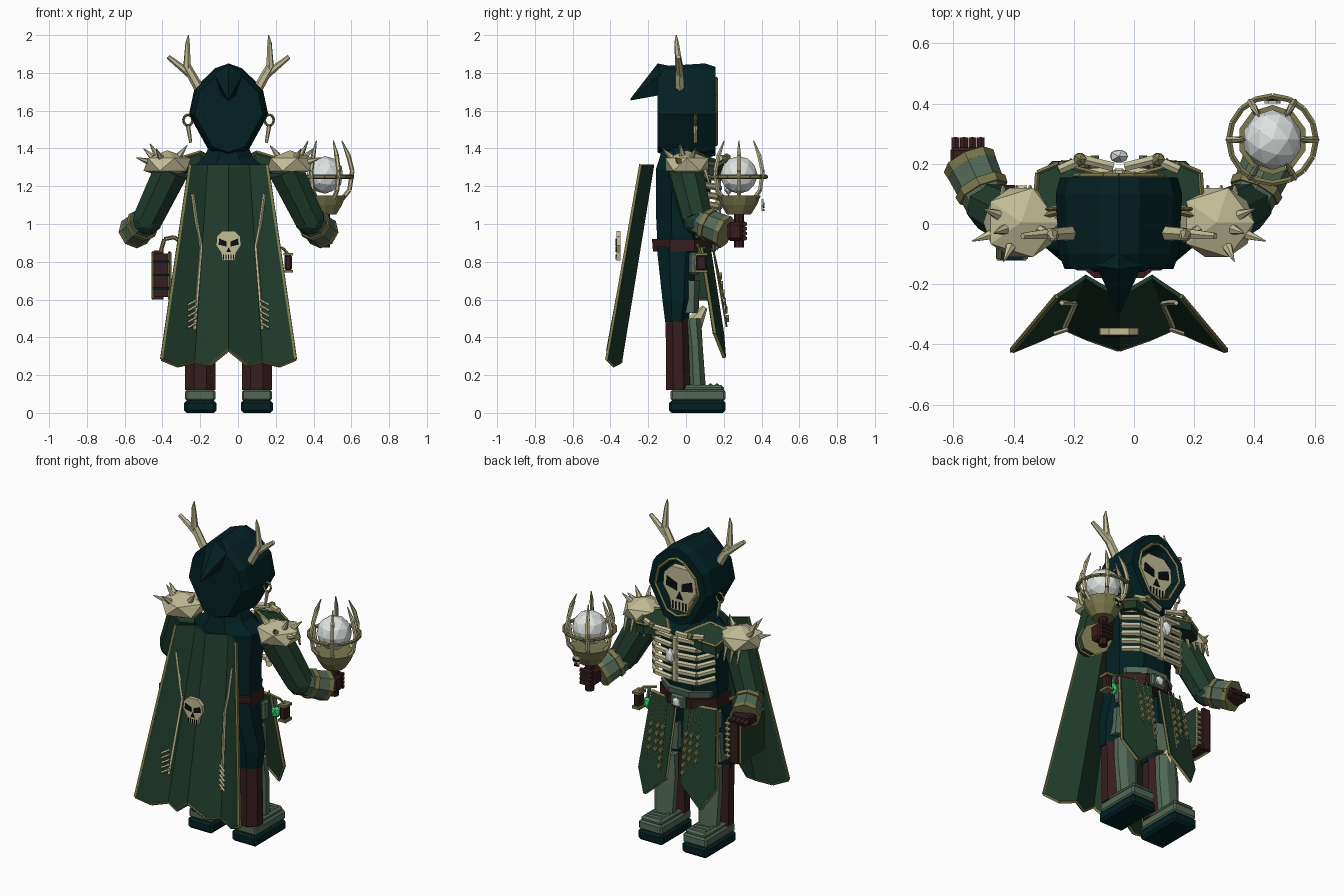
import bpy, bmesh
from math import pi, cos, sin
from mathutils import Vector, Matrix

if "Cube" in bpy.data.objects:
    bpy.data.objects.remove(bpy.data.objects["Cube"])

CENTRE = Vector((-0.05, 0, 0))  # body axis; the raised arm widens one side


def material(name, r, g, b):
    col = [(c / 255 / 12.92 if c < 11 else ((c / 255 + 0.055) / 1.055) ** 2.4) for c in (r, g, b)] + [1]
    m = bpy.data.materials.new(name)
    m.diffuse_color = col
    m.use_nodes = True
    m.node_tree.nodes["Principled BSDF"].inputs["Base Color"].default_value = col
    return m


TEAL = material("dark teal cloth", 3, 33, 35)
GREEN = material("forest green cloth", 32, 60, 44)
BROWN = material("dark brown leather", 54, 29, 30)
BONE = material("bone", 194, 188, 149)
GOLD = material("olive brass", 124, 122, 78)
GREY = material("grey green armour", 83, 105, 88)
WHITE = material("pale crystal", 222, 228, 226)
BLACK = material("black", 10, 14, 18)
GLOW = material("bright green", 60, 215, 110)


def finish(name, bm, mat):
    bmesh.ops.recalc_face_normals(bm, faces=bm.faces)
    bmesh.ops.translate(bm, verts=bm.verts, vec=CENTRE)
    me = bpy.data.meshes.new(name)
    bm.to_mesh(me)
    bm.free()
    me.materials.append(mat)
    ob = bpy.data.objects.new(name, me)
    bpy.context.collection.objects.link(ob)
    return ob


def skin(name, rings, mat):
    """Bridge closed rings of equal length and cap the ends."""
    bm = bmesh.new()
    rows = [[bm.verts.new(p) for p in ring] for ring in rings]
    n = len(rows[0])
    for a, b in zip(rows, rows[1:]):
        for i in range(n):
            bm.faces.new((a[i], a[(i + 1) % n], b[(i + 1) % n], b[i]))
    bm.faces.new(rows[0])
    bm.faces.new(rows[-1])
    finish(name, bm, mat)


def stack(name, levels, mat, n=8):
    """Stack of n-gons given as (z, x, y, half width, half depth)."""
    k = 1 / cos(pi / n)
    turns = [(i + 0.5) * 2 * pi / n for i in range(n)]
    skin(name, [[(x + w * k * cos(t), y + d * k * sin(t), z) for t in turns]
                for z, x, y, w, d in levels], mat)


def box(name, at, size, mat, bevel=0):
    bm = bmesh.new()
    bmesh.ops.create_cube(bm, size=1, matrix=Matrix.Translation(at) @ Matrix.Diagonal((*size, 1)))
    ob = finish(name, bm, mat)
    if bevel:
        ob.modifiers.new("bevel", "BEVEL").width = bevel


def rods(name, lines, r, mat, tip=None, n=6):
    """Straight tapered rods along one or more polylines."""
    bm = bmesh.new()
    for line in lines:
        for a, b in zip(line, line[1:]):
            a, b = Vector(a), Vector(b)
            turn = (b - a).to_track_quat("Z", "Y").to_matrix().to_4x4()
            bmesh.ops.create_cone(bm, cap_ends=True, segments=n, radius1=r, radius2=r if tip is None else tip,
                                  depth=(b - a).length, matrix=Matrix.Translation((a + b) / 2) @ turn)
    finish(name, bm, mat)


def ball(name, at, size, mat, detail=2):
    bm = bmesh.new()
    bmesh.ops.create_icosphere(bm, subdivisions=detail, radius=1,
                               matrix=Matrix.Translation(at) @ Matrix.Diagonal((*size, 1)))
    finish(name, bm, mat)


def plate(name, at, outline, depth, mat):
    """Flat polygon in x and z, thickened along y."""
    x, y, z = at
    skin(name, [[(x + px, y + d, z + pz) for px, pz in outline] for d in (-depth / 2, depth / 2)], mat)


def skull(name, at, w, facing):
    """Skull mask with painted sockets and teeth."""
    half = [(.5, 1.15), (.95, .7), (1, 0), (.6, -.6), (.5, -1.2)]
    outline = half + [(-x, z) for x, z in reversed(half)]
    plate(name, at, [(x * w, z * w) for x, z in outline], w * .35, BONE)
    x, y, z = at
    y += facing * (w * .175 + .002)
    for s in (1, -1):
        socket = [(.15, -.1), (.8, .05), (.75, .55), (.15, .3)]
        plate(name + "_socket", (x, y, z), [(s * px * w, pz * w) for px, pz in socket], .006, BLACK)
    plate(name + "_nose", (x, y, z), [(0, -.15 * w), (.2 * w, -.55 * w), (-.2 * w, -.55 * w)], .006, BLACK)
    for i in range(5):
        box(name + "_tooth_gap", (x + (i - 2) * w * .2, y, z - w * .92), (w * .06, .006, w * .4), BLACK)


# torso, belt and buckle
stack("torso", [(.86, 0, -.02, .185, .13), (1.08, 0, -.02, .185, .14), (1.29, 0, -.01, .2, .15),
                (1.35, 0, -.02, .13, .12), (1.42, 0, -.02, .1, .1)], TEAL)
stack("belt", [(.855, 0, -.02, .195, .155), (.92, 0, -.02, .195, .16)], BROWN)
stack("waist_plate", [(.925, 0, .02, .165, .12), (.96, 0, .02, .17, .125)], GREY)
box("buckle", (0, .145, .89), (.1, .03, .08), GREY, .01)
ball("buckle_gem", (0, .165, .89), (.03, .015, .03), WHITE, 1)

# rib armour, collar and pendant
for i in range(6):
    z = 1.29 - i * .05
    for s in (1, -1):
        rods("rib", [[(s * .02, .175, z), (s * .14, .165, z + .005), (s * .205, .08, z + .02)]], .018, BONE)
box("breastbone", (0, .17, 1.16), (.04, .03, .28), BONE, .008)
for s in (1, -1):
    rods("collar_bone", [[(s * .02, .19, 1.33), (s * .12, .215, 1.345), (s * .2, .18, 1.35)]], .017, BONE)
    flap = [(s * .05, .16, 1.33), (s * .2, .2, 1.33), (s * .27, .17, 1.31), (s * .28, .02, 1.34), (s * .15, .05, 1.38)]
    skin("collar_cloth", [flap, [(x, y, z - .06) for x, y, z in flap]], GREEN)
    rods("collar_trim", [flap + flap[:1]], .009, GOLD, n=4)
    ball("collar_stud", (s * .13, .215, 1.35), (.025, .025, .025), GOLD, 1)
ball("pendant", (0, .225, 1.2), (.034, .025, .05), WHITE, 1)

# hood with recessed opening, drooping tip and skull face
half = [(.07, 1.825), (.18, 1.72), (.21, 1.58), (.1, 1.38)]
outline = [(0, 1.85)] + half + [(0, 1.345)] + [(-x, z) for x, z in reversed(half)]


def hood_ring(y, k):
    return [(x * k, y, 1.59 + (z - 1.59) * k) for x, z in outline]


skin("hood", [hood_ring(y, k) for y, k in
              ((-.15, .86), (-.1, .95), (.1, 1), (.155, .93), (.155, .7), (.09, .62))], TEAL)
rim = hood_ring(.16, .7)
rods("hood_rim", [rim + rim[:1]], .009, GOLD, n=4)
tail = [(0, -.15, 1.85), (.075, -.14, 1.79), (.035, -.15, 1.68), (-.035, -.15, 1.68), (-.075, -.14, 1.79)]
skin("hood_tip", [[(x, y + .1, z - .02) for x, y, z in tail], tail,
                  [(x * .05, -.295, 1.655 + (z - 1.7) * .05) for x, y, z in tail]], TEAL)
skull("face", (0, .115, 1.575), .112, 1)

# antlers and earrings
for s in (1, -1):
    rods("antler_stem", [[(s * .14, -.03, 1.69), (s * .225, -.035, 1.84)]], .027, BONE, .023)
    rods("antler_tine", [[(s * .22, -.035, 1.82), (s * .217, -.05, 1.96)],
                         [(s * .2, -.03, 1.79), (s * .32, -.04, 1.885)]], .022, BONE, .012)
    rods("antler_tip", [[(s * .217, -.05, 1.96), (s * .212, -.052, 2)]], .012, BONE, .003)
    ring = [(s * .215 + .025 * cos(t * pi / 4), .05, 1.55 + .03 * sin(t * pi / 4)) for t in range(9)]
    rods("earring", [ring], .007, GOLD, n=4)
    rods("earring_drop", [[(s * .215, .05, 1.52), (s * .2, .05, 1.43)]], .012, BONE, .008)

# cape: folded columns of (top x, top y, hem x, hem y, hem z)
cols = [(0, -.235, 0, -.415, .335), (.06, -.205, .1, -.38, .255), (.11, -.175, .18, -.345, .27),
        (.16, -.21, .27, -.385, .25), (.205, -.24, .355, -.42, .285)]
cols = [(-a, b, -c, d, e) for a, b, c, d, e in reversed(cols[1:])] + cols
top = [(a, b, 1.315) for a, b, c, d, e in cols]
hem = [(c, d, e) for a, b, c, d, e in cols]
bm = bmesh.new()
vt, vh = [[bm.verts.new(p) for p in row] for row in (top, hem)]
for i in range(len(cols) - 1):
    bm.faces.new((vt[i], vt[i + 1], vh[i + 1], vh[i]))
cape = finish("cape", bm, GREEN)
mod = cape.modifiers.new("thickness", "SOLIDIFY")
mod.thickness, mod.offset = .014, 0
rods("cape_trim", [[top[0]] + hem + [top[-1]]], .01, GOLD, n=4)
rods("cape_fold", [[top[i], hem[i]] for i in (2, 4, 6)], .006, TEAL, n=4)
skull("cape_skull", (0, -.357, .887), .066, -1)
for s in (1, -1):
    cord = [(s * .19, -.262, 1.16), (s * .165, -.262, .98), (s * .145, -.265, .88), (s * .18, -.345, .44)]
    rods("cape_cord", [cord], .009, BONE, n=4)
    for i in range(5):
        z = .46 + i * .03
        rods("cape_bone", [[(s * .17, -.35, z + .015), (s * .215, -.365, z - .01)]], .007, BONE, n=4)

# legs, greaves and boots
for s in (1, -1):
    x = s * .15
    stack("trouser", [(.48, x, -.05, .085, .06), (.6, x, -.045, .095, .08), (.88, s * .1, -.045, .09, .11)], TEAL)
    stack("lower_leg", [(.12, x, -.04, .08, .065), (.5, x, -.045, .08, .063)], BROWN)
    stack("greave", [(.13, x, .06, .06, .045), (.36, x, .048, .07, .04), (.5, x, .035, .06, .045)], GREY)
    stack("thigh_plate", [(.53, x, .015, .07, .045), (.7, s * .14, .02, .07, .045)], GREY, 6)
    rods("knee_horn", [[(x, .04, .47), (x, .1, .56)]], .05, BONE, .015)
    box("boot_sole", (x, .06, .033), (.17, .3, .066), TEAL, .014)
    box("boot_upper", (x, .063, .093), (.16, .29, .058), GREY, .01)
    box("boot_tongue", (x, .09, .13), (.14, .22, .035), GREY, .012)
    for i in range(3):
        rods("boot_lace", [[(x - .05, .09 + i * .035, .147), (x + .05, .1 + i * .035, .147)]], .008, GREY, n=4)

# front skirt panels with trim and hanging charms
for s in (1, -1):
    panel = [(s * .03, .12, .87), (s * .22, .08, .87), (s * .26, .15, .42), (s * .19, .2, .295), (s * .05, .19, .42)]
    skin("skirt_panel", [panel, [(x, y + .012, z) for x, y, z in panel]], GREEN)
    rods("skirt_trim", [panel[1:] + panel[:2]], .01, GOLD, n=4)
    for x, length in ((.08, 9), (.115, 7), (.16, 7)):
        rods("charm_cord", [[(s * x, .145, .86), (s * x, .215, .86 - length * .045)]], .005, GOLD, n=4)
        for i in range(3, length):
            plate("charm", (s * x, .16 + i * .0075, .86 - i * .045),
                  [(0, .019), (.014, 0), (0, -.019), (-.014, 0)], .014, GOLD)
    box("hip_plate", (s * .2, .045, .79), (.03, .06, .12), GREY, .012)

# shoulder armour and spikes
for s in (1, -1):
    ball("shoulder_pad", (s * .325, .005, 1.315), (.14, .135, .075), BONE, 1)
    for dx, dy, dz in ((1, -.35, .3), (.75, .3, .7), (.35, -.75, .7), (-.6, -.2, .8), (.6, -.2, 1)):
        d = Vector((s * dx, dy, dz)).normalized()
        base = Vector((s * .325 + d.x * .11, d.y * .11, 1.315 + d.z * .06))
        rods("shoulder_spike", [[base, base + d * .07]], .018, BONE, .002)
    for i in range(4):
        rods("pad_fringe", [[(s * (.25 + i * .045), .1, 1.29), (s * (.25 + i * .045), .125, 1.21)]], .012, BONE, .005)

# arms with banded cuffs
for s in (1, -1):
    elbow, wrist = Vector((s * .43, .06, 1.02)), Vector((s * .495, .2, .96))
    rods("upper_arm", [[(s * .3, -.005, 1.29), elbow]], .098, GREEN, .084, 8)
    ball("elbow", elbow, (.08, .08, .08), GREEN)
    rods("cuff", [[elbow, wrist]], .076, GREY, .088, 8)
    for k in (.3, .9):
        p = elbow.lerp(wrist, k)
        rods("cuff_band", [[p, p + (wrist - elbow) * .17]], .087, GOLD, .091, 8)

# open hand
box("open_palm", (-.5, .215, .95), (.12, .08, .06), BROWN, .01)
rods("fingers", [[(-.543 + i * .028, .23, .955), (-.543 + i * .028, .285, .94)] for i in range(4)], .015, BROWN)
rods("thumb", [[(-.45, .19, .96), (-.42, .23, .96)]], .017, BROWN)

# gripping hand and caged orb sceptre
hx, hy = .51, .28
box("gripping_hand", (hx, hy - .02, .96), (.09, .08, .1), BROWN, .015)
rods("grip_fingers", [[(hx - .04, hy + .03, .925 + i * .025), (hx + .04, hy + .03, .925 + i * .025)]
                      for i in range(4)], .014, BROWN)
rods("sceptre_handle", [[(hx, hy, .875), (hx, hy, 1.06)]], .026, BROWN, n=8)
stack("sceptre_cup", [(1.05, hx, hy, .06, .06), (1.1, hx, hy, .09, .09), (1.15, hx, hy, .11, .11)], GOLD, 10)
ball("orb", (hx, hy, 1.26), (.1, .1, .1), WHITE)
for i in range(6):
    c, d = cos(i * pi / 3), sin(i * pi / 3)
    prong = [(hx + r * c, hy + r * d, z) for r, z in ((.09, 1.13), (.13, 1.18), (.145, 1.28), (.125, 1.36))]
    rods("cage_prong", [prong], .012, BONE)
    rods("prong_tip", [[prong[-1], (hx + .09 * c, hy + .09 * d, 1.44)]], .013, BONE, .003)
hoop = [(hx + .145 * cos(t * pi / 8), hy + .145 * sin(t * pi / 8), 1.25) for t in range(17)]
rods("cage_hoop", [hoop], .011, GOLD)
skull("sceptre_charm", (hx, hy + .125, 1.1), .027, 1)

# hip book with cloth covers, leather spine and clasp
box("book_block", (-.356, 0, .728), (.08, .22, .23), BROWN)
for x in (-.4, -.312):
    box("book_cover", (x, 0, .728), (.014, .23, .25), GREEN)
    rods("book_trim", [[(x, y, z) for y, z in ((-.115, .605), (-.115, .85), (.115, .85), (.115, .605),
                                               (-.115, .605))]], .009, GOLD, n=4)
for z in (.66, .73, .8):
    box("book_band", (-.356, -.115, z), (.09, .012, .012), TEAL)
rods("book_page_ribs", [[(-.335, .12, .63 + i * .033), (-.305, .12, .63 + i * .033)] for i in range(7)], .009, BONE)
box("book_clasp", (-.37, .12, .73), (.05, .02, .26), BROWN)
rods("book_handle", [[(-.36, -.05, .85), (-.34, -.05, .92), (-.29, -.04, .93), (-.22, -.04, .89)]], .011, GOLD)

# hip lantern and potion
box("lantern", (.315, .08, .795), (.04, .055, .08), BROWN, .008)
for z in (.75, .84):
    box("lantern_cap", (.315, .08, z), (.05, .065, .015), GOLD)
rods("lantern_hook", [[(.315, .08, .84), (.29, .07, .87), (.21, .06, .89)]], .008, GOLD)
ball("potion", (.26, .07, .785), (.03, .03, .042), GLOW, 1)
rods("potion_neck", [[(.26, .07, .815), (.25, .07, .87)]], .012, GREY)
